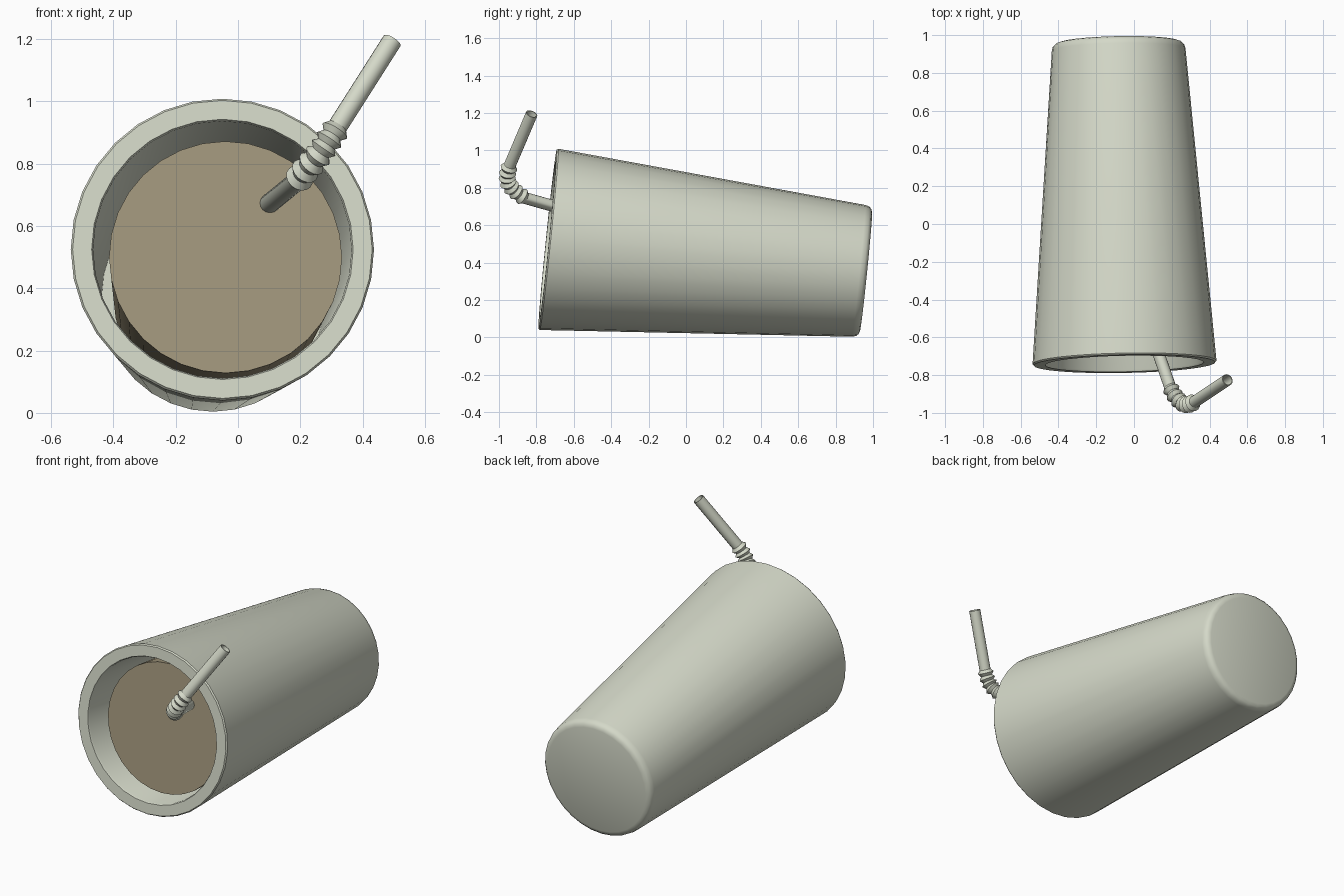
import bpy, bmesh, math
from mathutils import Vector

if "Cube" in bpy.data.objects:
    bpy.data.objects.remove(bpy.data.objects["Cube"])


def material(name, rgb):
    m = bpy.data.materials.new(name)
    m.diffuse_color = (*rgb, 1)
    m.use_nodes = True
    m.node_tree.nodes["Principled BSDF"].inputs["Base Color"].default_value = m.diffuse_color
    return m


CUP = material("pale grey green", (0.66, 0.69, 0.58))
DRINK = material("tan drink", (0.36, 0.31, 0.205))


def skin(name, rings, mat):
    """Make a surface through rings of points; single-point rings close the ends."""
    bm = bmesh.new()
    vr = [[bm.verts.new(p) for p in ring] for ring in rings]
    for a, b in zip(vr, vr[1:]):
        n = max(len(a), len(b))
        for i in range(n):
            j = (i + 1) % n
            if len(a) == 1:
                bm.faces.new((a[0], b[j], b[i]))
            elif len(b) == 1:
                bm.faces.new((a[i], a[j], b[0]))
            else:
                bm.faces.new((a[i], a[j], b[j], b[i]))
    bmesh.ops.recalc_face_normals(bm, faces=bm.faces)
    me = bpy.data.meshes.new(name)
    bm.to_mesh(me)
    bm.free()
    ob = bpy.data.objects.new(name, me)
    bpy.context.collection.objects.link(ob)
    me.materials.append(mat)
    bpy.ops.object.select_all(action='DESELECT')
    ob.select_set(True)
    bpy.context.view_layer.objects.active = ob
    bpy.ops.object.shade_smooth_by_angle(angle=math.radians(32))
    return ob


def ring(center, u, v, r, n):
    if r == 0:
        return [center]
    return [center + r * (math.cos(2 * math.pi * i / n) * u
                          + math.sin(2 * math.pi * i / n) * v) for i in range(n)]


# Axis of the lying cup, from the rim to the base
RIM = Vector((-0.05, -0.74, 0.525))
BASE = Vector((-0.082, 0.9625, 0.352))
L = (BASE - RIM).length
AX = (BASE - RIM).normalized()
U = AX.cross(Vector((0, 0, 1))).normalized()
V = AX.cross(U)


def lathe(name, origin, profile, mat, n=32):
    skin(name, [ring(origin + AX * d, U, V, r, n) for r, d in profile], mat)


# Cup: rounded base, tapered wall, flat rim, hollow inside
lathe("cup", RIM, [
    (0, L), (0.318, L), (0.336, L - 0.006), (0.348, L - 0.018), (0.354, L - 0.04),
    (0.487, 0.008), (0.481, 0), (0.420, 0), (0.415, 0.01),
    (0.360, 1.47), (0, 1.47)], CUP)

# Drink, slightly narrower than the cup interior
lathe("drink", Vector((-0.04, -0.63, 0.50)),
      [(0, 0), (0.374, 0), (0.335, 1.3), (0, 1.3)], DRINK)

# Straw path: long lower tube, ribbed bend, upper tube
low = Vector((0.19, -0.86, 0.745))
down = Vector((-0.055, 0.16, -0.045)).normalized()
tip = Vector((0.495, -0.825, 1.195))
bend = [low, Vector((0.22, -0.915, 0.783)), Vector((0.257, -0.95, 0.826)),
        Vector((0.288, -0.955, 0.870)), Vector((0.320, -0.942, 0.920))]


def spline(pts, t):
    i = min(int(t), len(pts) - 2)
    f = t - i
    p1, p2 = pts[i], pts[i + 1]
    p0 = pts[i - 1] if i > 0 else p1 + down * 0.06
    p3 = pts[i + 2] if i + 2 < len(pts) else p2 + (tip - p2).normalized() * 0.06
    return 0.5 * (2 * p1 + (p2 - p0) * f + (2 * p0 - 5 * p1 + 4 * p2 - p3) * f * f
                  + (3 * p1 - p0 - 3 * p2 + p3) * f ** 3)


R = 0.032
path = [(low + down * 1.4, 0), (low + down * 1.4, R)]
STEPS = 14
for k in range(STEPS + 1):
    path.append((spline(bend, 4 * k / STEPS), 0.046 if k % 2 else R))
back = (bend[-1] - tip).normalized()
path += [(tip, R), (tip, R - 0.005), (tip + back * 0.22, R - 0.005), (tip + back * 0.22, 0)]

# Sweep the straw, carrying the cross-section smoothly along the path
rings = []
normal = None
tangent = -down
for k, (p, r) in enumerate(path):
    if 2 <= k <= STEPS + 2:
        tangent = spline(bend, min(4, 4 * (k - 2) / STEPS + 0.05)) \
            - spline(bend, max(0, 4 * (k - 2) / STEPS - 0.05))
        tangent.normalize()
    elif k > STEPS + 2:
        tangent = -back
    if normal is None:
        normal = tangent.orthogonal()
    normal = (normal - tangent * normal.dot(tangent)).normalized()
    rings.append(ring(p, normal, tangent.cross(normal), r, 16))
skin("straw", rings, CUP)
